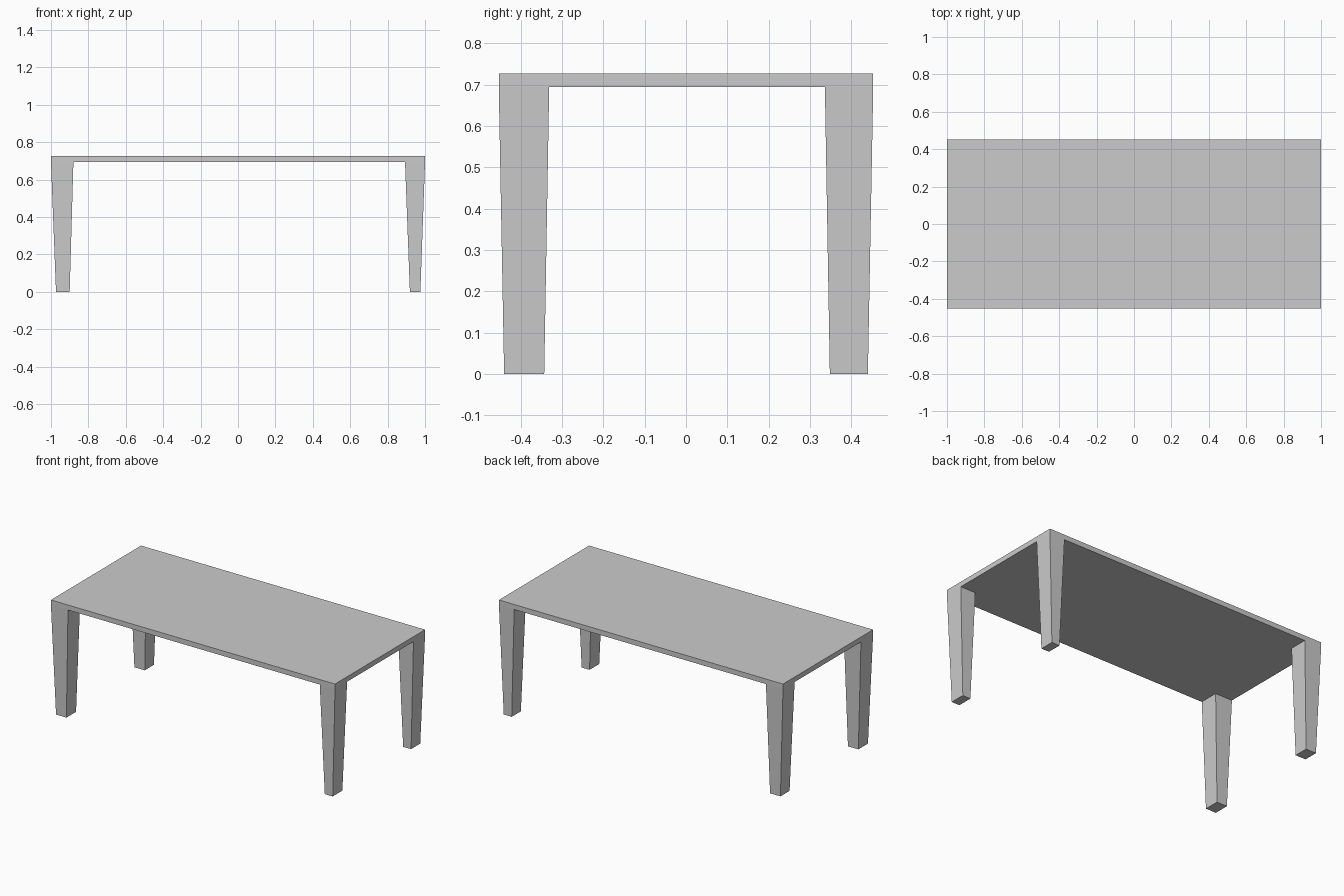
import bpy
import bmesh

if "Cube" in bpy.data.objects:
    bpy.data.objects.remove(bpy.data.objects["Cube"])

# Cut lines of the slab: outer edges and inner leg edges
XS = (-1.0, -0.88, 0.893, 1.0)
YS = (-0.453, -0.331, 0.336, 0.453)
# Foot cut lines at floor level
FOOT_X = (-0.973, -0.9, 0.919, 0.975)
FOOT_Y = (-0.44, -0.343, 0.348, 0.44)
UNDER, TOP = 0.695, 0.727

bm = bmesh.new()

# Underside of the tabletop as a 3 x 3 grid
grid = [[bm.verts.new((x, y, UNDER)) for y in YS] for x in XS]
cells = {}
for i in range(3):
    for j in range(3):
        cells[i, j] = bm.faces.new((grid[i][j], grid[i][j + 1],
                                    grid[i + 1][j + 1], grid[i + 1][j]))

# Tabletop thickness, keeping the underside faces
slab = bmesh.ops.extrude_face_region(bm, geom=list(cells.values()),
                                     use_keep_orig=True)
for v in slab["geom"]:
    if isinstance(v, bmesh.types.BMVert):
        v.co.z = TOP

# Tapered legs pulled down from the four corner cells
for i in (0, 2):
    for j in (0, 2):
        foot = bmesh.ops.extrude_discrete_faces(bm, faces=[cells[i, j]])["faces"][0]
        for v in foot.verts:
            a = min(range(4), key=lambda k: abs(XS[k] - v.co.x))
            b = min(range(4), key=lambda k: abs(YS[k] - v.co.y))
            v.co = (FOOT_X[a], FOOT_Y[b], 0.0)

bmesh.ops.recalc_face_normals(bm, faces=bm.faces)
mesh = bpy.data.meshes.new("table")
bm.to_mesh(mesh)
bm.free()
bpy.context.collection.objects.link(bpy.data.objects.new("table", mesh))
